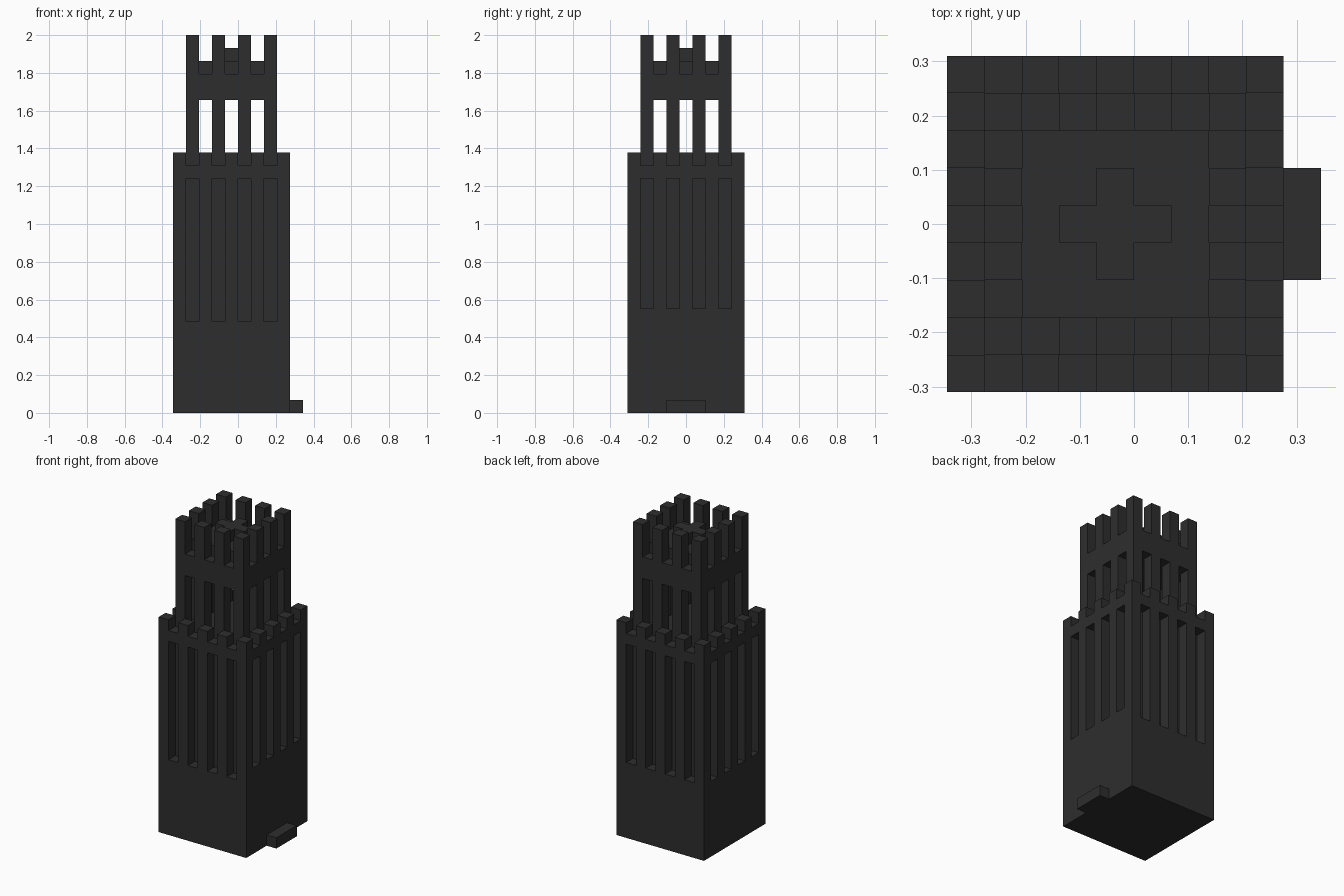
import bpy, bmesh
from mathutils import Matrix, Vector

U = 2 / 29            # one block: the tower is 29 blocks tall
CX = -U / 2           # tower axis, shifted to make room for the doorstep

cube = bpy.data.objects.get("Cube")
if cube:
    bpy.data.objects.remove(cube, do_unlink=True)

stone = bpy.data.materials.new("dark_stone")
stone.use_nodes = True
colour = (0.027, 0.027, 0.027, 1)
stone.diffuse_color = colour
bsdf = next(n for n in stone.node_tree.nodes if n.type == 'BSDF_PRINCIPLED')
bsdf.inputs["Base Color"].default_value = colour


def blocks(name, boxes):
    """One object from boxes given as centre x, y, size x, y, bottom, top in blocks."""
    bm = bmesh.new()
    for x, y, sx, sy, z0, z1 in boxes:
        place = Matrix.Translation(Vector((CX + x * U, y * U, (z0 + z1) / 2 * U)))
        scale = Matrix.Diagonal((sx * U, sy * U, (z1 - z0) * U, 1))
        bmesh.ops.create_cube(bm, size=1, matrix=place @ scale)
    mesh = bpy.data.meshes.new(name)
    bm.to_mesh(mesh)
    bm.free()
    mesh.materials.append(stone)
    obj = bpy.data.objects.new(name, mesh)
    bpy.context.collection.objects.link(obj)
    return obj


def ring(half, z0, z1):
    """Single blocks at every second place around a square."""
    spots = range(-half, half + 1, 2)
    return [(x, y, 1, 1, z0, z1) for x in spots for y in spots
            if half in (abs(x), abs(y))]


# Lower tower: plinth, recessed core, pilasters between the slots, top band
blocks("plinth", [(0, 0, 9, 9, 0, 7)])
blocks("recessed_core", [(0, 0, 7, 7, 7, 18)])
blocks("pilasters", ring(4, 7, 18))
blocks("top_band", [(0, 0, 9, 9, 18, 19)])
blocks("lower_battlements", ring(4, 19, 20))

# Slots above the door start one block higher
blocks("door_side_sills", [(4, y, 1, 1, 7, 8) for y in (-3, -1, 1, 3)])
blocks("doorstep", [(5, 0, 1, 3, 0, 1)])

# Open belfry and its crown
blocks("belfry_posts", ring(3, 19, 24))
blocks("belfry_lintel", [(0, 0, 7, 7, 24, 26)])
blocks("roof_deck", [(0, 0, 5, 5, 26, 27)])
blocks("crown_battlements", ring(3, 26, 29))

# Raised cross on the roof
blocks("roof_cross", [(0, 0, 3, 1, 27, 28), (0, 1, 1, 1, 27, 28), (0, -1, 1, 1, 27, 28)])
